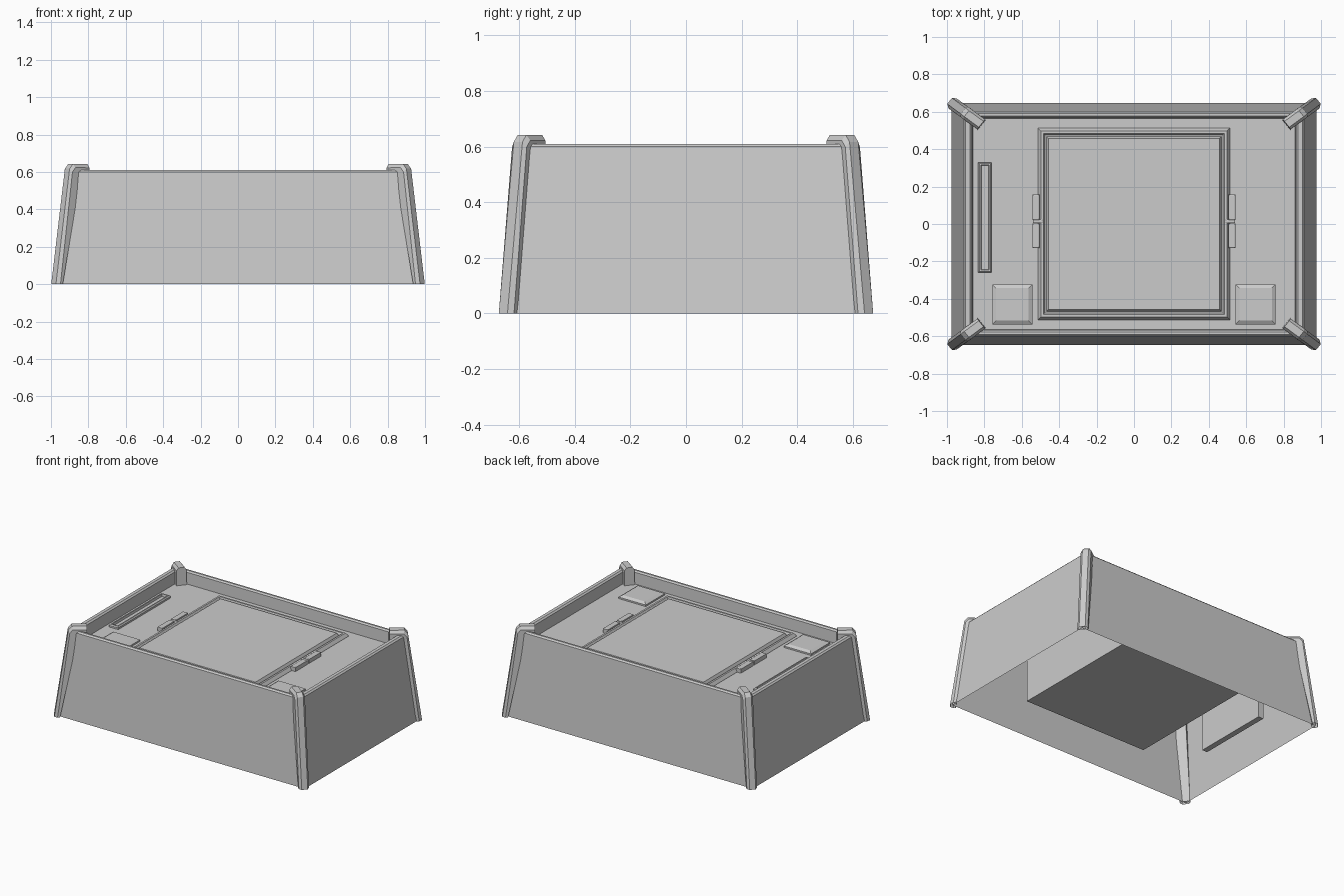
import bpy, bmesh
from math import cos, sin, radians
from mathutils import Vector

if "Cube" in bpy.data.objects:
    bpy.data.objects.remove(bpy.data.objects["Cube"])

DECK = 0.518


def make_object(name, bm):
    bmesh.ops.recalc_face_normals(bm, faces=bm.faces)
    me = bpy.data.meshes.new(name)
    bm.to_mesh(me)
    bm.free()
    ob = bpy.data.objects.new(name, me)
    bpy.context.collection.objects.link(ob)
    return ob


def loft(name, rings, cap_start=True, cap_end=True):
    """Skin a sequence of equal-length point rings."""
    bm = bmesh.new()
    loops = [[bm.verts.new(p) for p in ring] for ring in rings]
    n = len(loops[0])
    for a, b in zip(loops, loops[1:]):
        for i in range(n):
            j = (i + 1) % n
            bm.faces.new((a[i], a[j], b[j], b[i]))
    if cap_start:
        bm.faces.new(loops[0])
    if cap_end:
        bm.faces.new(loops[-1])
    return make_object(name, bm)


def rect_loft(name, centre, steps, cap_start=True, cap_end=True):
    """Rectangular rings given as (half x, half y, z)."""
    cx, cy = centre
    rings = [[(cx + sx * hx, cy + sy * hy, z)
              for sx, sy in ((-1, -1), (1, -1), (1, 1), (-1, 1))]
             for hx, hy, z in steps]
    return loft(name, rings, cap_start, cap_end)


def raised_block(name, centre, hx, hy, top, inset):
    return rect_loft(name, centre, [(hx, hy, DECK - 0.004), (hx, hy, top - inset * 0.6),
                                    (hx - inset, hy - inset, top)], cap_start=False)


# Tapered open-bottomed shell with bevelled rim and sunken deck
body = rect_loft("body_shell", (0, 0), [
    (0.977, 0.647, 0.0), (0.91, 0.60, 0.60), (0.90, 0.59, 0.61),
    (0.876, 0.577, 0.61), (0.866, 0.568, 0.60), (0.862, 0.565, DECK)],
    cap_start=False)

# Central hatch: deep box, raised frame, groove and panel
rect_loft("hatch", (0, 0), [
    (0.487, 0.487, 0.14), (0.487, 0.487, DECK - 0.005), (0.512, 0.512, DECK - 0.002),
    (0.512, 0.512, DECK + 0.003), (0.498, 0.498, 0.542), (0.485, 0.485, 0.542),
    (0.476, 0.476, 0.525), (0.468, 0.468, 0.525), (0.457, 0.457, 0.546)])

# Long slot on the left: raised frame around a channel, with a box underneath
rect_loft("side_slot", (-0.797, 0.035), [
    (0.02, 0.28, 0.14), (0.02, 0.28, DECK - 0.005), (0.036, 0.294, DECK - 0.002),
    (0.036, 0.294, 0.530), (0.030, 0.288, 0.538), (0.022, 0.281, 0.538),
    (0.019, 0.278, 0.522)])

# Pads and hinges on both sides
for side, s in (("left", -1), ("right", 1)):
    raised_block(side + "_pad", (s * 0.65, -0.43), 0.107, 0.107, 0.541, 0.02)
    raised_block(side + "_hinge_back", (s * 0.523, 0.09), 0.019, 0.068, 0.55, 0.006)
    raised_block(side + "_hinge_front", (s * 0.523, -0.063), 0.019, 0.066, 0.55, 0.006)
    raised_block(side + "_hinge_pin", (s * 0.515, 0.014), 0.025, 0.009, 0.545, 0.003)

# Corner posts: chamfered rib rising up the corner and hooking over the rim
ANGLE = radians(39)
ACROSS = Vector((-sin(ANGLE), cos(ANGLE), 0))
POST_PATH = [  # outer ridge point, inner point
    ((0.986, 0.658, 0.0), (0.958, 0.635, 0.0)),
    ((0.913, 0.604, 0.617), (0.875, 0.577, DECK - 0.01)),
    ((0.895, 0.590, 0.642), (0.862, 0.566, DECK - 0.01)),
    ((0.817, 0.533, 0.642), (0.814, 0.530, DECK - 0.003))]


def post_ring(outer, inner):
    o, i = Vector(outer), Vector(inner)
    m = o + (i - o).normalized() * 0.02
    return [i - ACROSS * 0.034, m - ACROSS * 0.034, o - ACROSS * 0.02,
            o + ACROSS * 0.02, m + ACROSS * 0.034, i + ACROSS * 0.034]


for fb, sy in (("front", -1), ("back", 1)):
    for lr, sx in (("left", -1), ("right", 1)):
        rings = [[(p.x * sx, p.y * sy, p.z) for p in post_ring(o, i)]
                 for o, i in POST_PATH]
        loft(f"{fb}_{lr}_corner_post", rings, cap_start=False)
